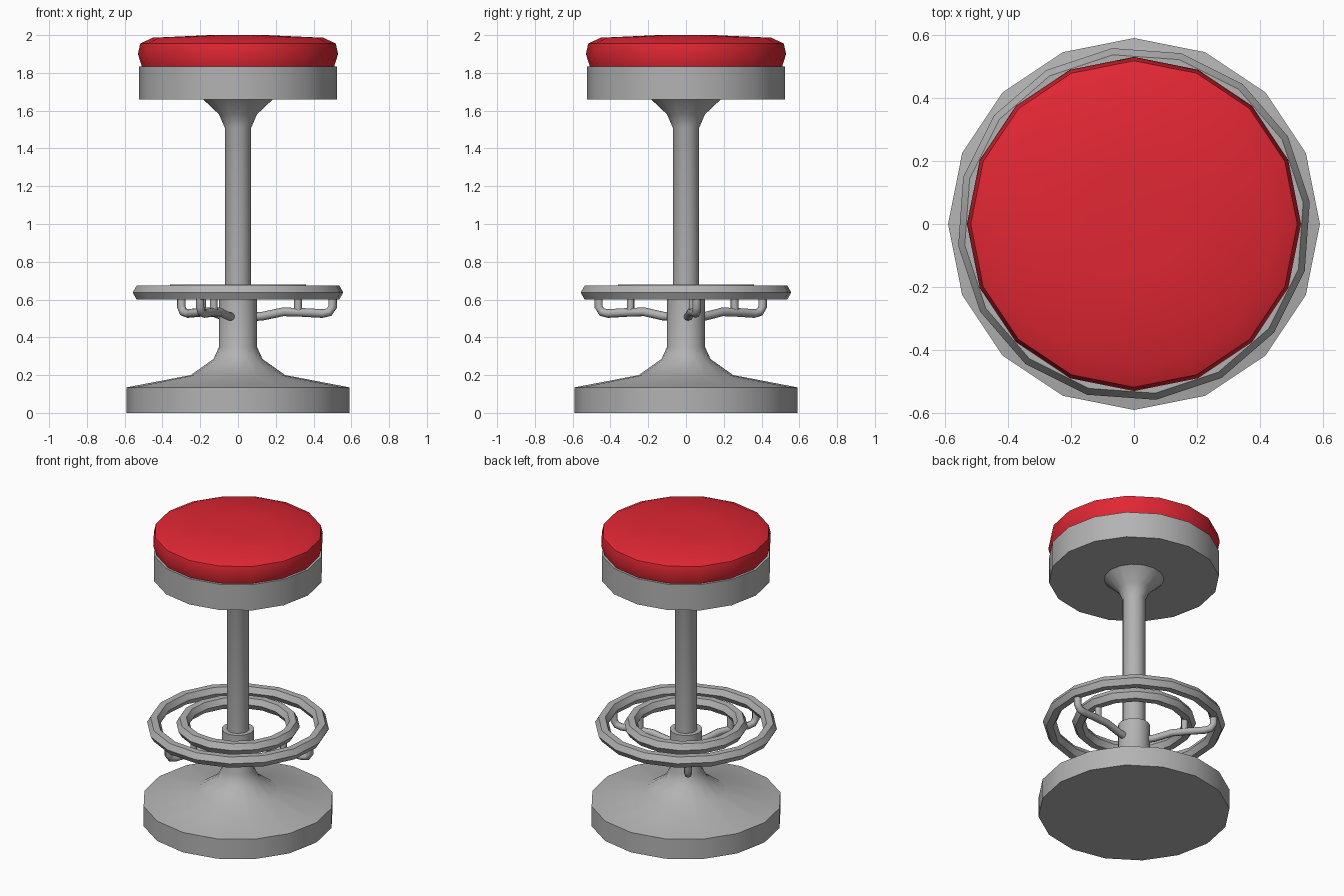
import bpy, bmesh, math
from mathutils import Vector

if "Cube" in bpy.data.objects:
    bpy.data.objects.remove(bpy.data.objects["Cube"])

def material(name, rgb):
    m = bpy.data.materials.new(name)
    m.diffuse_color = (*rgb, 1)
    m.use_nodes = True
    m.node_tree.nodes["Principled BSDF"].inputs["Base Color"].default_value = m.diffuse_color
    return m

METAL = material("grey metal", (0.45, 0.45, 0.45))
RED = material("red vinyl", (0.75, 0.02, 0.033))

def finish(name, bm, mat, angle=35):
    bmesh.ops.recalc_face_normals(bm, faces=bm.faces)
    me = bpy.data.meshes.new(name)
    bm.to_mesh(me)
    bm.free()
    me.materials.append(mat)
    ob = bpy.data.objects.new(name, me)
    bpy.context.collection.objects.link(ob)
    bpy.ops.object.select_all(action='DESELECT')
    ob.select_set(True)
    bpy.context.view_layer.objects.active = ob
    bpy.ops.object.shade_smooth_by_angle(angle=math.radians(angle))
    return ob

def lathe(name, profile, mat, sides=16):
    """Turn a (radius, z) profile around z and cap both ends."""
    bm = bmesh.new()
    rings = [[bm.verts.new((r * math.cos(math.tau * i / sides),
                            r * math.sin(math.tau * i / sides), z))
              for i in range(sides)] for r, z in profile]
    for a, b in zip(rings, rings[1:]):
        for i in range(sides):
            j = (i + 1) % sides
            bm.faces.new((a[i], a[j], b[j], b[i]))
    bm.faces.new(rings[0])
    bm.faces.new(rings[-1])
    return finish(name, bm, mat)

def foot_ring(name, radius, tube, z, sides=16, section=6, turn=math.radians(7.1)):
    """Hexagonal-section ring."""
    bm = bmesh.new()
    rings = []
    for i in range(sides):
        a = turn + math.tau * i / sides
        ring = []
        for k in range(section):
            t = math.tau * k / section
            r = radius + tube * math.cos(t)
            ring.append(bm.verts.new((r * math.cos(a), r * math.sin(a), z + tube * math.sin(t))))
        rings.append(ring)
    for i in range(sides):
        a, b = rings[i], rings[(i + 1) % sides]
        for k in range(section):
            n = (k + 1) % section
            bm.faces.new((a[k], b[k], b[n], a[n]))
    return finish(name, bm, METAL)

def pipe(name, path, radius, angle, sides=8):
    """Round pipe along (distance, z) points in the vertical plane at an angle."""
    bm = bmesh.new()
    pts = [Vector((d, 0, z)) for d, z in path]
    rings = []
    for i, p in enumerate(pts):
        t = (pts[min(i + 1, len(pts) - 1)] - pts[max(i - 1, 0)]).normalized()
        side = Vector((0, 1, 0))
        up = t.cross(side)
        ring = []
        for k in range(sides):
            w = math.tau * k / sides
            q = p + radius * (math.cos(w) * side + math.sin(w) * up)
            ring.append(bm.verts.new((q.x * math.cos(angle) - q.y * math.sin(angle),
                                      q.x * math.sin(angle) + q.y * math.cos(angle), q.z)))
        rings.append(ring)
    for a, b in zip(rings, rings[1:]):
        for k in range(sides):
            n = (k + 1) % sides
            bm.faces.new((a[k], a[n], b[n], b[k]))
    bm.faces.new(rings[0])
    bm.faces.new(rings[-1])
    return finish(name, bm, METAL, 50)

# Base with its flared foot and sleeve
lathe("base", [(0.59, 0), (0.59, 0.135), (0.25, 0.2), (0.13, 0.285),
               (0.1, 0.35), (0.1, 0.615)], METAL)

# Column flaring out under the seat
lathe("column", [(0.07, 0.5), (0.07, 1.51), (0.1, 1.58), (0.19, 1.665)], METAL)

# Seat band and cushion
lathe("seat_band", [(0.525, 1.66), (0.525, 1.835)], METAL)
lathe("seat_cushion", [(0.508, 1.83), (0.53, 1.9), (0.518, 1.955), (0.452, 1.986),
                       (0.15, 2.0)], RED)

# Two foot rings
foot_ring("outer_foot_ring", 0.52, 0.042, 0.637)
foot_ring("inner_foot_ring", 0.34, 0.042, 0.643)

# Three bent arms, each with a post to the inner ring
for n in range(3):
    a = math.radians(6.5 + 120 * n)
    pipe(f"foot_ring_arm_{n + 1}",
         [(0.06, 0.508), (0.13, 0.512), (0.24, 0.535), (0.34, 0.532), (0.45, 0.526),
          (0.485, 0.533), (0.504, 0.56), (0.504, 0.63)], 0.023, a)
    pipe(f"inner_post_{n + 1}", [(0.32, 0.53), (0.32, 0.63)], 0.021, a)
